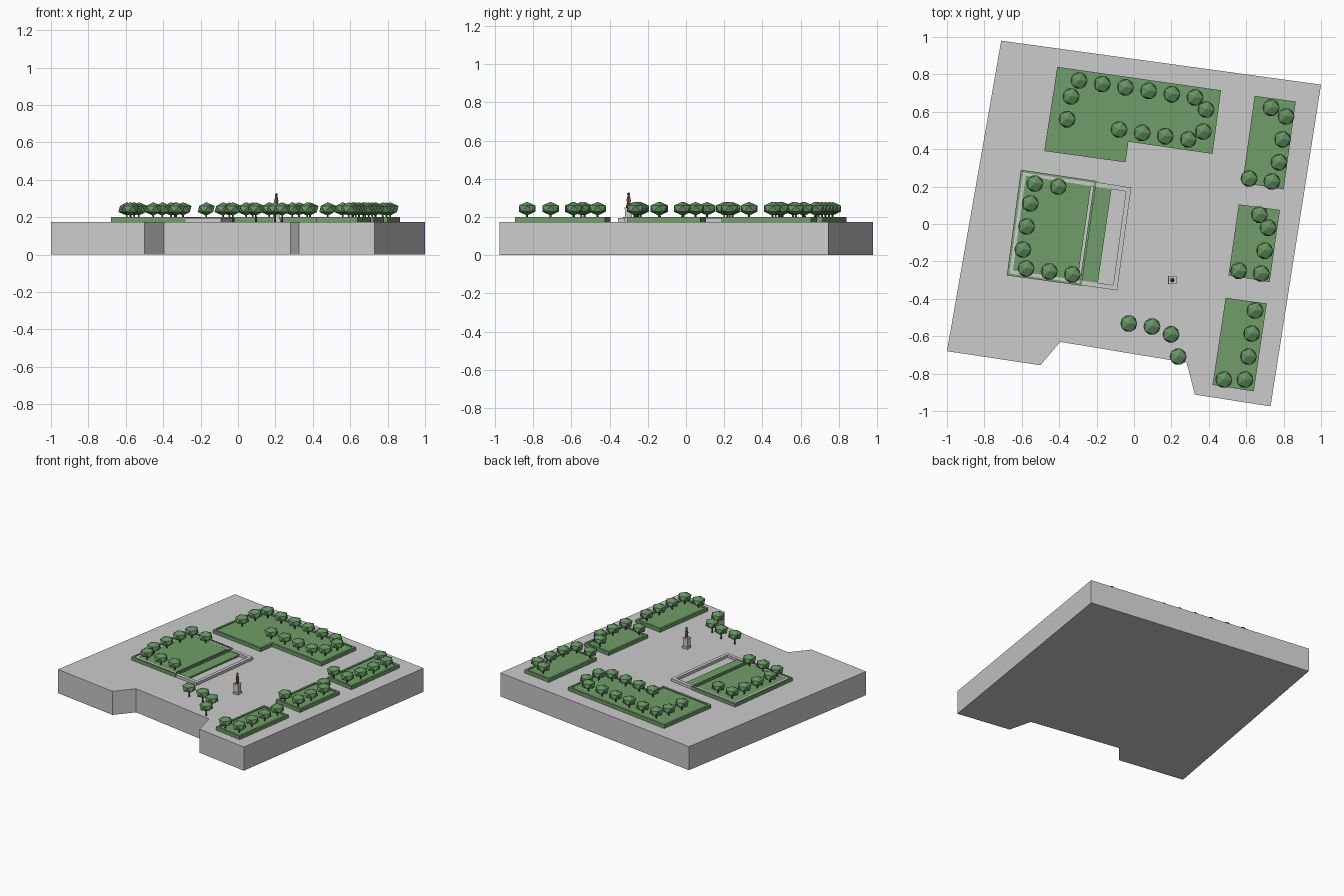
import bpy, bmesh
from mathutils import Vector, Matrix

if "Cube" in bpy.data.objects:
    bpy.data.objects.remove(bpy.data.objects["Cube"])


def material(name, rgb):
    m = bpy.data.materials.new(name)
    m.diffuse_color = (*rgb, 1)
    m.use_nodes = True
    m.node_tree.nodes["Principled BSDF"].inputs["Base Color"].default_value = m.diffuse_color
    return m


GRASS = material("grass_green", (0.16, 0.34, 0.14))
LEAF = material("leaf_green", (0.13, 0.29, 0.12))
BARK = material("bark_brown", (0.10, 0.07, 0.05))
BRONZE = material("bronze", (0.22, 0.15, 0.09))


def make_object(name, bm, mat=None):
    bmesh.ops.recalc_face_normals(bm, faces=bm.faces)
    me = bpy.data.meshes.new(name)
    bm.to_mesh(me)
    bm.free()
    ob = bpy.data.objects.new(name, me)
    bpy.context.collection.objects.link(ob)
    if mat:
        me.materials.append(mat)
    return ob


def slab(name, outline, z0, z1, mat=None):
    """Flat outline extruded from z0 to z1."""
    bm = bmesh.new()
    face = bm.faces.new([bm.verts.new((x, y, z0)) for x, y in outline])
    ext = bmesh.ops.extrude_face_region(bm, geom=[face])
    for v in ext["geom"]:
        if isinstance(v, bmesh.types.BMVert):
            v.co.z = z1
    return make_object(name, bm, mat)


def inset(outline, d):
    """Clockwise outline moved inwards by d."""
    out, n = [], len(outline)
    for i in range(n):
        p, q, r = (Vector(outline[(i + k) % n]) for k in (-1, 0, 1))
        a, b = (q - p).normalized(), (r - q).normalized()
        na, nb = Vector((a.y, -a.x)), Vector((b.y, -b.x))
        out.append(tuple(q + (na + nb) * d / (1 + na.dot(nb))))
    return out


def rim(name, outline, width, z0, z1, mat=None):
    """Hollow border following an outline."""
    bm = bmesh.new()
    rings = [[bm.verts.new((x, y, z)) for x, y in pts]
             for pts, z in ((outline, z0), (outline, z1),
                            (inset(outline, width), z1), (inset(outline, width), z0))]
    n = len(outline)
    for k in range(4):
        a, b = rings[k], rings[(k + 1) % 4]
        for i in range(n):
            j = (i + 1) % n
            bm.faces.new((a[i], a[j], b[j], b[i]))
    return make_object(name, bm, mat)


TOP = 0.175

# paved plaza block
slab("plaza", [(-0.71, 0.98), (1, 0.745), (0.73, -0.975), (0.325, -0.912),
               (0.282, -0.742), (-0.395, -0.63), (-0.50, -0.755), (-1, -0.68)], 0, TOP)

# planted beds: hedge rim around a lawn
beds = {
    "back_bed": [(-0.41, 0.84), (0.465, 0.715), (0.42, 0.375), (-0.03, 0.44),
                 (-0.045, 0.33), (-0.48, 0.39)],
    "right_bed_back": [(0.645, 0.685), (0.865, 0.655), (0.80, 0.185), (0.58, 0.22)],
    "right_bed_middle": [(0.56, 0.105), (0.78, 0.075), (0.725, -0.31), (0.505, -0.275)],
    "right_bed_front": [(0.49, -0.395), (0.71, -0.425), (0.64, -0.895), (0.42, -0.86)],
}
for name, pts in beds.items():
    rim(name + "_hedge", pts, 0.015, TOP - 0.005, 0.2, GRASS)
    slab(name + "_lawn", inset(pts, 0.014), TOP - 0.005, 0.194, GRASS)

# left bed: hedge, lawn with a lower strip, and a stone kerb
left = [(-0.605, 0.29), (-0.20, 0.23), (-0.28, -0.33), (-0.68, -0.275)]
rim("left_bed_hedge", left, 0.012, TOP - 0.005, 0.2, GRASS)
slab("left_bed_lawn", inset(left, 0.026), TOP - 0.005, 0.194, GRASS)
slab("left_bed_lower_lawn", [(-0.205, 0.205), (-0.12, 0.19), (-0.195, -0.325),
                             (-0.28, -0.312)], TOP - 0.005, 0.187, GRASS)
rim("left_bed_kerb", [(-0.60, 0.286), (-0.015, 0.195), (-0.09, -0.355), (-0.675, -0.27)],
    0.025, TOP - 0.005, 0.195)

# rows of trees: start, end, count
rows = [
    ((-0.294, 0.767), (0.326, 0.676), 6), ((0.385, 0.612), (0.37, 0.494), 2),
    ((0.29, 0.452), (-0.08, 0.505), 4), ((-0.337, 0.682), (-0.358, 0.56), 2),
    ((0.733, 0.622), (0.733, 0.622), 1), ((0.813, 0.575), (0.775, 0.33), 3),
    ((0.737, 0.227), (0.615, 0.243), 2), ((0.67, 0.05), (0.67, 0.05), 1),
    ((0.717, -0.02), (0.68, -0.265), 3), ((0.56, -0.25), (0.56, -0.25), 1),
    ((0.647, -0.463), (0.593, -0.832), 4), ((0.48, -0.832), (0.48, -0.832), 1),
    ((-0.53, 0.216), (-0.405, 0.2), 2), ((-0.555, 0.11), (-0.594, -0.137), 3),
    ((-0.577, -0.238), (-0.33, -0.27), 3), ((-0.028, -0.532), (0.096, -0.548), 2),
    ((0.198, -0.59), (0.236, -0.709), 2),
]
canopies, trunks = bmesh.new(), bmesh.new()
for a, b, n in rows:
    for i in range(n):
        x, y = Vector(a).lerp(Vector(b), i / max(n - 1, 1))
        bmesh.ops.create_icosphere(
            canopies, subdivisions=1, radius=1,
            matrix=Matrix.Translation((x, y, 0.244)) @ Matrix.Diagonal((0.051, 0.051, 0.036, 1)))
        bmesh.ops.create_cone(
            trunks, cap_ends=True, segments=6, radius1=0.006, radius2=0.004, depth=0.055,
            matrix=Matrix.Translation((x, y, TOP + 0.025)))
make_object("tree_canopies", canopies, LEAF)
make_object("tree_trunks", trunks, BARK)

# monument: stepped stone pedestal with a standing bronze figure
mx, my = 0.205, -0.30


def square(s):
    return [(mx + i * s, my + j * s) for i, j in ((-1, 1), (1, 1), (1, -1), (-1, -1))]


slab("pedestal_base", square(0.022), TOP - 0.005, 0.19)
slab("pedestal_shaft", square(0.018), 0.19, 0.243)
slab("pedestal_cap", square(0.021), 0.243, 0.25)
bm = bmesh.new()
for z0, z1, r1, r2 in ((0.25, 0.285, 0.012, 0.009), (0.285, 0.312, 0.012, 0.006)):
    bmesh.ops.create_cone(bm, cap_ends=True, segments=8, radius1=r1, radius2=r2,
                          depth=z1 - z0, matrix=Matrix.Translation((mx, my, (z0 + z1) / 2)))
bmesh.ops.create_icosphere(bm, subdivisions=1, radius=0.009,
                           matrix=Matrix.Translation((mx, my, 0.32)))
make_object("statue_figure", bm, BRONZE)
